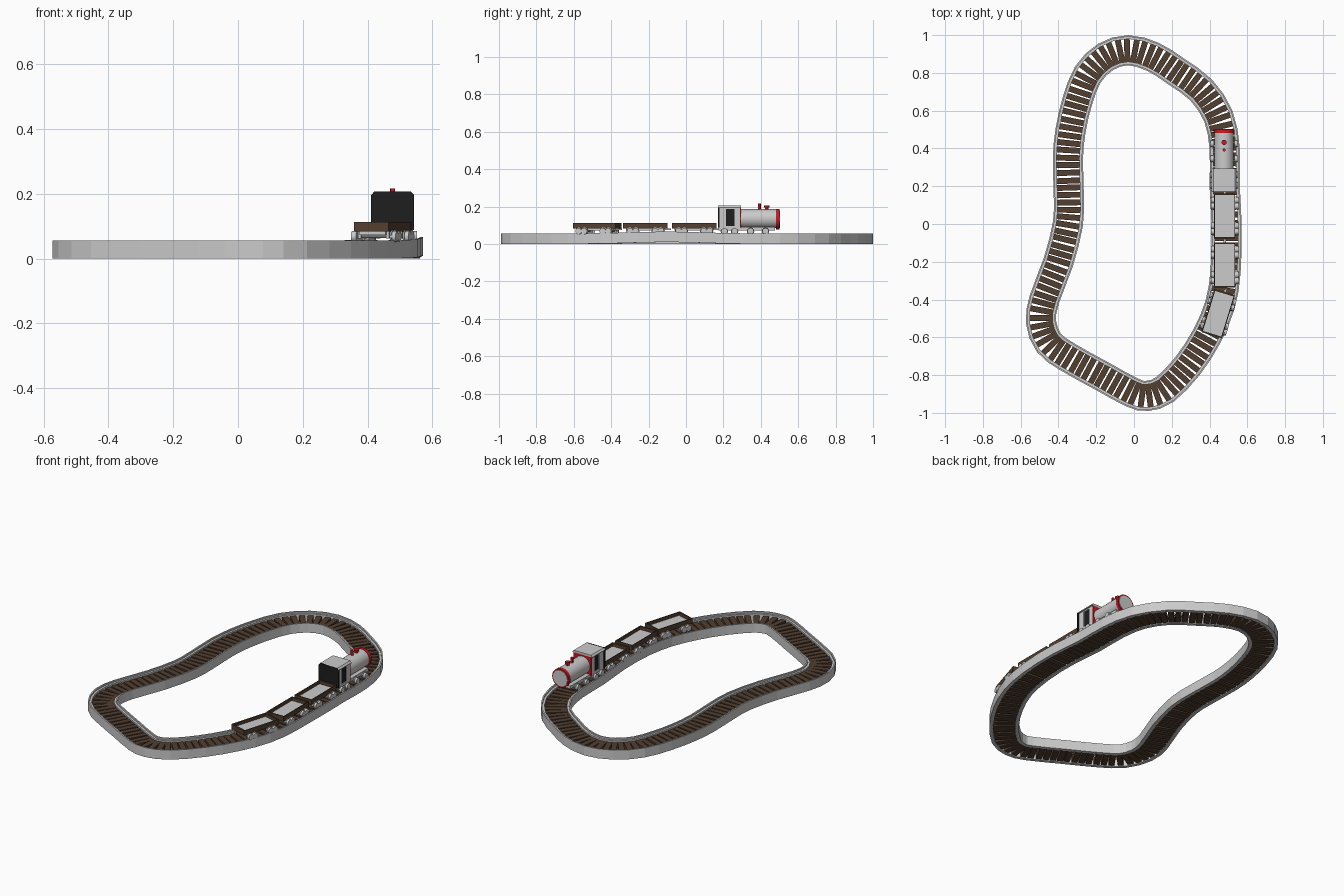
import bpy, bmesh, math
from mathutils import Vector, Matrix

if "Cube" in bpy.data.objects:
    bpy.data.objects.remove(bpy.data.objects["Cube"])

def mat(name, c):
    m = bpy.data.materials.new(name)
    m.diffuse_color = (*c, 1)
    m.use_nodes = True
    m.node_tree.nodes["Principled BSDF"].inputs["Base Color"].default_value = m.diffuse_color
    return m
BROWN = mat("brown_wood", (0.085, 0.05, 0.03))
RED = mat("red_paint", (0.6, 0.01, 0.015))
BLACK = mat("black_paint", (0.013, 0.013, 0.013))

def finish(name, bm, m=None, M=None, smooth=False):
    bmesh.ops.recalc_face_normals(bm, faces=bm.faces)
    me = bpy.data.meshes.new(name)
    bm.to_mesh(me)
    bm.free()
    ob = bpy.data.objects.new(name, me)
    bpy.context.collection.objects.link(ob)
    if M:
        ob.matrix_world = M
    if m:
        me.materials.append(m)
    if smooth:
        bpy.context.view_layer.objects.active = ob
        ob.select_set(True)
        bpy.ops.object.shade_smooth_by_angle()
        ob.select_set(False)
    return ob

def add_box(bm, x0, x1, y0, y1, z0, z1, M=Matrix()):
    T = Matrix.Translation(((x0+x1)/2, (y0+y1)/2, (z0+z1)/2)) @ Matrix.Diagonal((x1-x0, y1-y0, z1-z0, 1))
    bmesh.ops.create_cube(bm, size=1, matrix=M @ T)

def add_cyl(bm, c, r, depth, axis, r2=None, n=16):
    R = {'X': Matrix.Rotation(math.pi/2, 4, 'Y'), 'Y': Matrix.Rotation(-math.pi/2, 4, 'X'), 'Z': Matrix()}[axis]
    bmesh.ops.create_cone(bm, cap_ends=True, segments=n, radius1=r, radius2=r if r2 is None else r2,
                          depth=depth, matrix=Matrix.Translation(c) @ R)

def box(name, dims, m=None, M=None):
    bm = bmesh.new()
    add_box(bm, *dims)
    return finish(name, bm, m, M)

def cyl(name, c, r, d, axis, m=None, M=None, r2=None, n=16):
    bm = bmesh.new()
    add_cyl(bm, c, r, d, axis, r2, n)
    return finish(name, bm, m, M, True)

# track centreline
PTS = [(.48, .4), (.447, .57), (.355, .71), (.22, .81), (.10, .885), (-.03, .92), (-.15, .885),
       (-.245, .79), (-.30, .65), (-.335, .50), (-.35, .35), (-.345, .15), (-.35, 0), (-.40, -.2),
       (-.475, -.40), (-.492, -.52), (-.45, -.63), (-.35, -.705), (-.17, -.805), (-.01, -.892),
       (.07, -.91), (.165, -.875), (.285, -.75), (.385, -.595), (.455, -.43), (.485, -.25), (.49, 0), (.48, .2)]
N = len(PTS)

def curve(u):
    i, t = int(u) % N, u - int(u)
    a, b, c, d = (Vector(PTS[(i+k) % N]) for k in (-1, 0, 1, 2))
    p = .5*(2*b + (c-a)*t + (2*a-5*b+4*c-d)*t*t + (3*b-a-3*c+d)*t**3)
    v = .5*((c-a) + 2*(2*a-5*b+4*c-d)*t + 3*(3*b-a-3*c+d)*t*t)
    # slight rise along the straight under the train
    z = .01*math.exp(-((p.y+.1)/.25)**2) if p.x > .2 else 0
    return Vector((p.x, p.y, z)), v.normalized()

# rails: stepped profile swept along the centreline
PROFILE = [(.06, 0), (.08, 0), (.08, .056), (.072, .056), (.072, .047), (.06, .047)]
for side, label in ((1, "outer"), (-1, "inner")):
    bm = bmesh.new()
    rings = []
    for k in range(2*N):
        p, t = curve(k/2)
        n = Vector((t.y, -t.x, 0))*side
        rings.append([bm.verts.new(p + n*o + Vector((0, 0, h))) for o, h in PROFILE])
    for k in range(2*N):
        a, b = rings[k], rings[(k+1) % (2*N)]
        for j in range(6):
            bm.faces.new((a[j], a[(j+1) % 6], b[(j+1) % 6], b[j]))
    finish(label + "_rail", bm)

# sleepers, evenly spaced by length
dense = [curve(i/40) for i in range(N*40)]
lengths = [0]
for i in range(len(dense)):
    lengths.append(lengths[-1] + (dense[(i+1) % len(dense)][0] - dense[i][0]).length)
COUNT, j = 116, 0
bm = bmesh.new()
for k in range(COUNT):
    while lengths[j] < lengths[-1]*k/COUNT:
        j += 1
    p, t = dense[j % len(dense)]
    M = Matrix.Translation(p) @ Matrix.Rotation(math.atan2(t.y, t.x) - math.pi/2, 4, 'Z')
    add_box(bm, -.064, .064, -.0155, .0155, .004, .038, M)
finish("sleepers", bm, BROWN)

def running_gear(name, ys, M):
    # wheels, flanges, axles and side bearing blocks
    bm = bmesh.new()
    for y in ys:
        add_cyl(bm, (0, y, .068), .005, .13, 'X', n=8)
        for s in (-1, 1):
            add_cyl(bm, (s*.066, y, .068), .017, .012, 'X', n=14)
            add_cyl(bm, (s*.057, y, .068), .02, .005, 'X', n=14)
            add_box(bm, min(s*.04, s*.05), max(s*.04, s*.05), y-.012, y+.012, .062, .085)
    finish(name, bm, None, M, True)

# wagons: open brown tray with grey floor
for i, (x, y, ang) in enumerate(((.48, .043, 0), (.48, -.217, 0), (.446, -.475, -17)), 1):
    M = Matrix.Translation((x, y, 0)) @ Matrix.Rotation(math.radians(ang), 4, 'Z')
    bm = bmesh.new()
    w, l, t = .056, .119, .005
    for s in (-1, 1):
        add_box(bm, *sorted((s*w, s*(w-t))), -l, l, .083, .112)
        add_box(bm, -w+t, w-t, *sorted((s*l, s*(l-.008))), .083, .112)
    finish(f"wagon_{i}_walls", bm, BROWN, M)
    box(f"wagon_{i}_floor", (-w+t, w-t, -l+.008, l-.008, .083, .092), None, M)
    box(f"wagon_{i}_frame", (-.042, .042, -.105, .105, .072, .084), None, M)
    box(f"wagon_{i}_coupling", (-.006, .006, .1, .137, .074, .082), None, M)
    running_gear(f"wagon_{i}_wheels", (-.083, -.052, .052, .083), M)

# locomotive
E = Matrix.Translation((.477, 0, 0))
box("engine_frame", (-.05, .05, .175, .475, .072, .09), None, E)
running_gear("engine_wheels", (.205, .26, .345, .425), E)
cyl("boiler", (0, .385, .135), .051, .2, 'Y', None, E, n=24)
cyl("boiler_front_ring", (0, .49, .133), .055, .018, 'Y', RED, E, n=24)
cyl("boiler_front_plate", (0, .498, .133), .047, .008, 'Y', None, E, n=24)
cyl("whistle", (0, .392, .198), .008, .036, 'Z', RED, E, n=12)
cyl("chimney", (0, .432, .188), .010, .03, 'Z', RED, E, n=12)
cyl("chimney_top", (0, .432, .2), .014, .012, 'Z', RED, E, n=12)

# cab: side posts, dark openings, red front, black rear, chamfered roof
bm = bmesh.new()
for s in (-1, 1):
    for y0, y1, z0, z1 in ((.178, .215, .08, .197), (.258, .288, .08, .197), (.215, .258, .08, .095), (.215, .258, .186, .197)):
        add_box(bm, *sorted((s*.058, s*.05)), y0, y1, z0, z1)
finish("cab_sides", bm, None, E)
box("cab_interior", (-.052, .052, .18, .286, .085, .194), BLACK, E)

def chamfered_panel(name, y0, y1, z0, m):
    bm = bmesh.new()
    pr = [(-.066, z0), (.066, z0), (.066, .196), (.057, .206), (-.057, .206), (-.066, .196)]
    f = bm.faces.new([bm.verts.new((x, y0, z)) for x, z in pr])
    r = bmesh.ops.extrude_face_region(bm, geom=[f])
    bmesh.ops.translate(bm, vec=(0, y1-y0, 0), verts=[v for v in r['geom'] if isinstance(v, bmesh.types.BMVert)])
    return finish(name, bm, m, E)
chamfered_panel("cab_roof", .172, .294, .193, None)
chamfered_panel("cab_rear_panel", .170, .178, .088, BLACK)
box("cab_front_panel", (-.058, .058, .286, .294, .085, .194), RED, E)
